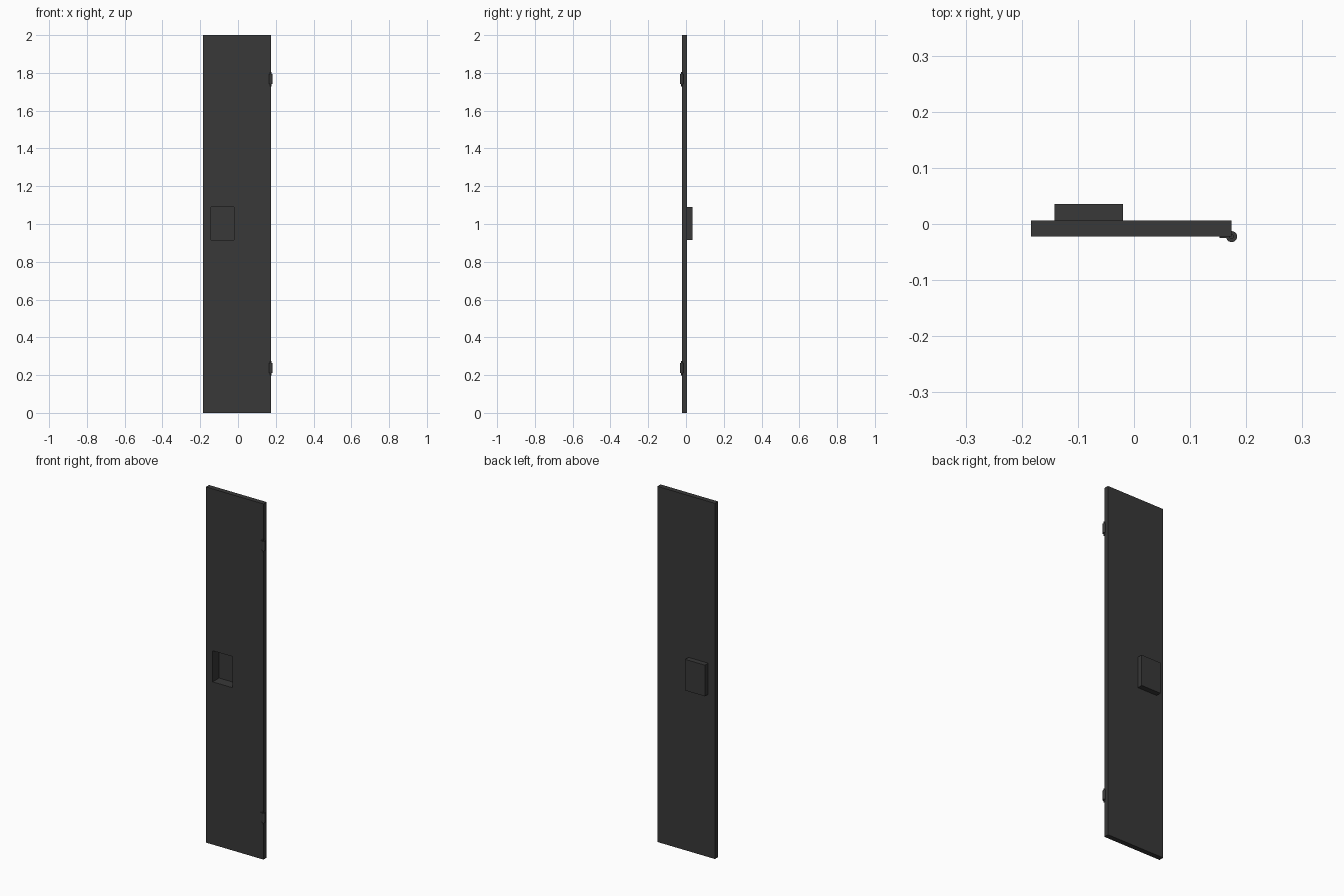
import bpy, bmesh

if "Cube" in bpy.data.objects:
    bpy.data.objects.remove(bpy.data.objects["Cube"])

X0, X1 = -0.184, 0.174          # panel sides
YF, YB = -0.022, 0.006          # panel front and back
PX0, PX1, PZ0, PZ1 = -0.142, -0.02, 0.915, 1.09   # pull pocket outline
PY = 0.0355                     # pocket floor


def add_object(name, bm):
    bmesh.ops.recalc_face_normals(bm, faces=bm.faces)
    mesh = bpy.data.meshes.new(name)
    bm.to_mesh(mesh)
    bm.free()
    obj = bpy.data.objects.new(name, mesh)
    bpy.context.collection.objects.link(obj)
    obj.color = (0.05, 0.05, 0.05, 1)
    obj.data.materials.append(dark)
    return obj


def ring(bm, x0, x1, z0, z1, y):
    return [bm.verts.new((x, y, z)) for x, z in
            ((x0, z0), (x1, z0), (x1, z1), (x0, z1))]


def bridge(bm, a, b):
    for i in range(4):
        j = (i + 1) % 4
        bm.faces.new((a[i], a[j], b[j], b[i]))


dark = bpy.data.materials.new("dark_metal")
dark.diffuse_color = (0.04, 0.04, 0.04, 1)
dark.use_nodes = True
dark.node_tree.nodes["Principled BSDF"].inputs["Base Color"].default_value = dark.diffuse_color

# Door panel with the recessed pull pushed through to the back
bm = bmesh.new()
front = ring(bm, X0, X1, 0, 2, YF)
back = ring(bm, X0, X1, 0, 2, YB)
mouth = ring(bm, PX0, PX1, PZ0, PZ1, YF)
floor = ring(bm, PX0, PX1, PZ0, PZ1, PY - 0.001)
outer = ring(bm, PX0, PX1, PZ0, PZ1, YB)
cap = ring(bm, PX0, PX1, PZ0, PZ1, PY)
for a, b in ((front, back), (front, mouth), (mouth, floor),
             (back, outer), (outer, cap)):
    bridge(bm, a, b)
bm.faces.new(floor)
bm.faces.new(cap)
add_object("door_panel", bm)

# Hinges: barrel on the front corner, leaf on the front, pin through the barrel
for label, z in (("lower", 0.237), ("upper", 1.767)):
    for part, r, h in (("barrel", 0.0098, 0.052), ("pin", 0.004, 0.078)):
        bpy.ops.mesh.primitive_cylinder_add(vertices=24, radius=r, depth=h,
                                            location=(X1, -0.0225, z))
        obj = bpy.context.object
        obj.name = f"{label}_hinge_{part}"
        obj.data.materials.append(dark)
        bpy.ops.object.shade_smooth_by_angle()
    bpy.ops.mesh.primitive_cube_add(size=1, location=(0.163, -0.023, z))
    leaf = bpy.context.object
    leaf.name = f"{label}_hinge_leaf"
    leaf.scale = (0.022, 0.004, 0.052)
    leaf.data.materials.append(dark)
